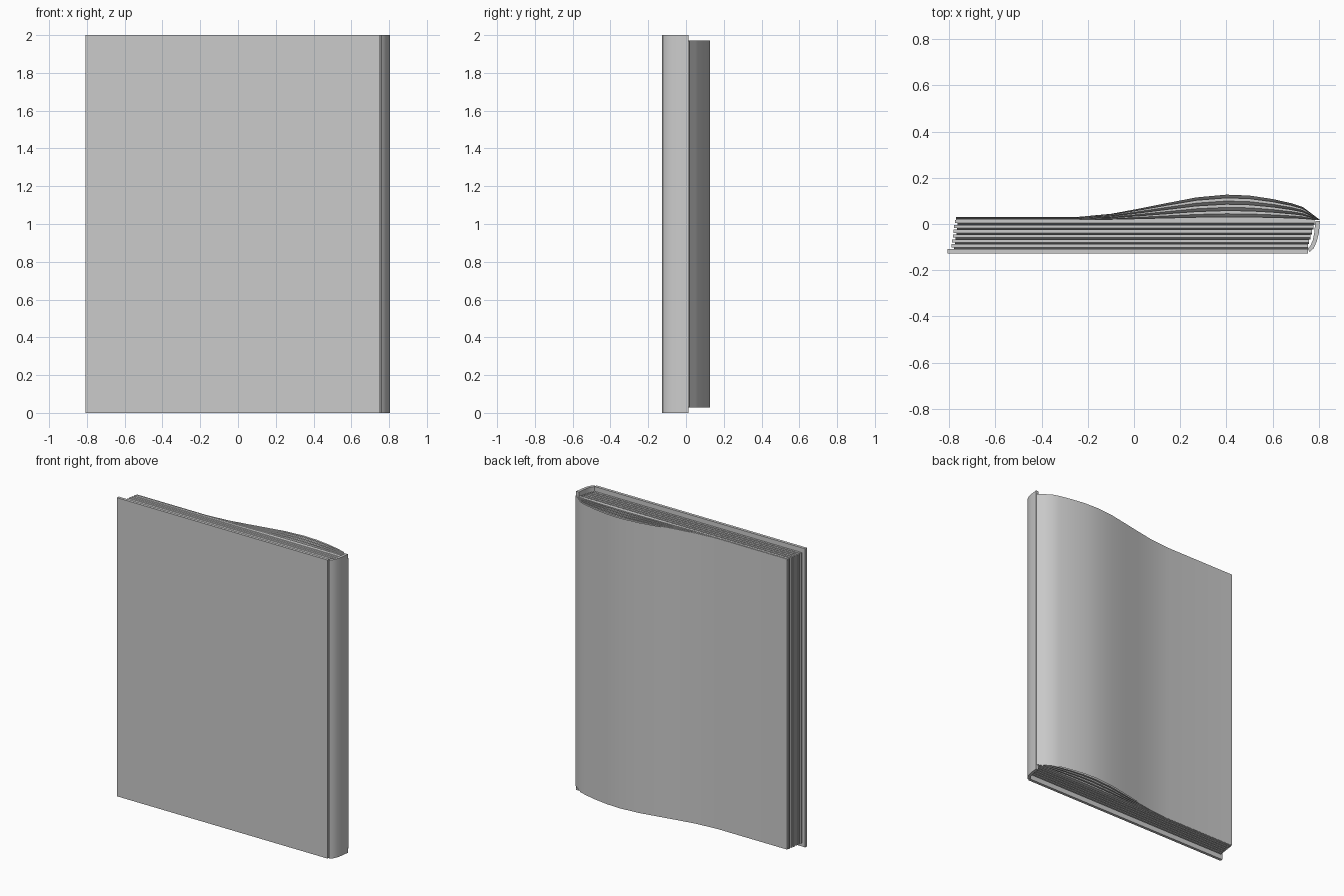
import bpy, bmesh, math

cube = bpy.data.objects.get("Cube")
if cube:
    bpy.data.objects.remove(cube, do_unlink=True)

grey = bpy.data.materials.new("plain_grey")
grey.use_nodes = True
colour = (0.6, 0.6, 0.6, 1)
grey.diffuse_color = colour
grey.node_tree.nodes["Principled BSDF"].inputs["Base Color"].default_value = colour


def slab(name, front, back, front_inset, back_inset):
    """Upright slab between two plan curves; insets shorten each side in height."""
    bm = bmesh.new()
    rings = []
    for (fx, fy), (bx, by) in zip(front, back):
        rings.append([bm.verts.new(co) for co in (
            (fx, fy, front_inset), (bx, by, back_inset),
            (bx, by, 2 - back_inset), (fx, fy, 2 - front_inset))])
    for a, b in zip(rings, rings[1:]):
        for i in range(4):
            j = (i + 1) % 4
            bm.faces.new((a[i], a[j], b[j], b[i]))
    bm.faces.new(rings[0])
    bm.faces.new(rings[-1][::-1])
    bmesh.ops.recalc_face_normals(bm, faces=bm.faces[:])
    mesh = bpy.data.meshes.new(name)
    bm.to_mesh(mesh)
    bm.free()
    mesh.materials.append(grey)
    obj = bpy.data.objects.new(name, mesh)
    bpy.context.collection.objects.link(obj)
    bpy.ops.object.select_all(action='DESELECT')
    obj.select_set(True)
    bpy.context.view_layer.objects.active = obj
    bpy.ops.object.shade_smooth_by_angle(angle=math.radians(35))
    return obj


PAGE = 0.028     # height inset of the pages
GROOVE = 0.042   # height inset of the grooves between them

# Front cover board
slab("front_cover", [(-0.808, -0.127), (0.752, -0.127)],
     [(-0.808, -0.108), (0.752, -0.108)], 0, 0)

# Rounded spine, with a narrow hinge gap beside the cover
outer = [(0.76, -0.121), (0.778, -0.105), (0.791, -0.075), (0.8, -0.04), (0.805, 0.012)]
inner = [(0.752, -0.106), (0.764, -0.093), (0.774, -0.07), (0.78, -0.04), (0.785, 0.012)]
slab("spine", outer, inner, 0, 0)

# Flat page block: thick leaves alternating with recessed grooves
leaves = 6
bottom, top = -0.108, 0.017
pitch = (top - bottom) / leaves
for i in range(leaves):
    y = bottom + i * pitch
    t = i / (leaves - 1)
    left = -0.79 + 0.015 * t
    right = 0.752 + 0.03 * t
    mid, end = y + 0.35 * pitch, y + pitch
    slab(f"page_groove_{i + 1}", [(left + 0.012, y), (right, y)],
         [(left + 0.012, mid), (right, mid)], GROOVE, PAGE)
    slab(f"page_leaf_{i + 1}", [(left, mid), (right, mid)],
         [(left, end), (right, end)], PAGE, PAGE)

# Bowed last pages: fan out between the flat block and the outer sheet
bow = [(-0.77, 0.03), (-0.25, 0.03), (-0.1, 0.044), (0.02, 0.066), (0.14, 0.09),
       (0.27, 0.115), (0.4, 0.127), (0.5, 0.123), (0.6, 0.108), (0.68, 0.09),
       (0.73, 0.074), (0.765, 0.048), (0.805, 0.018)]


def sheet(t):
    return [(x, top + (y - top) * t) for x, y in bow]


steps = 8
for i in range(steps):
    is_gap = i % 2 == 1
    slab(f"bowed_{'gap' if is_gap else 'page'}_{i // 2 + 1}",
         sheet(i / steps), sheet((i + 1) / steps),
         GROOVE if is_gap else PAGE, PAGE)
